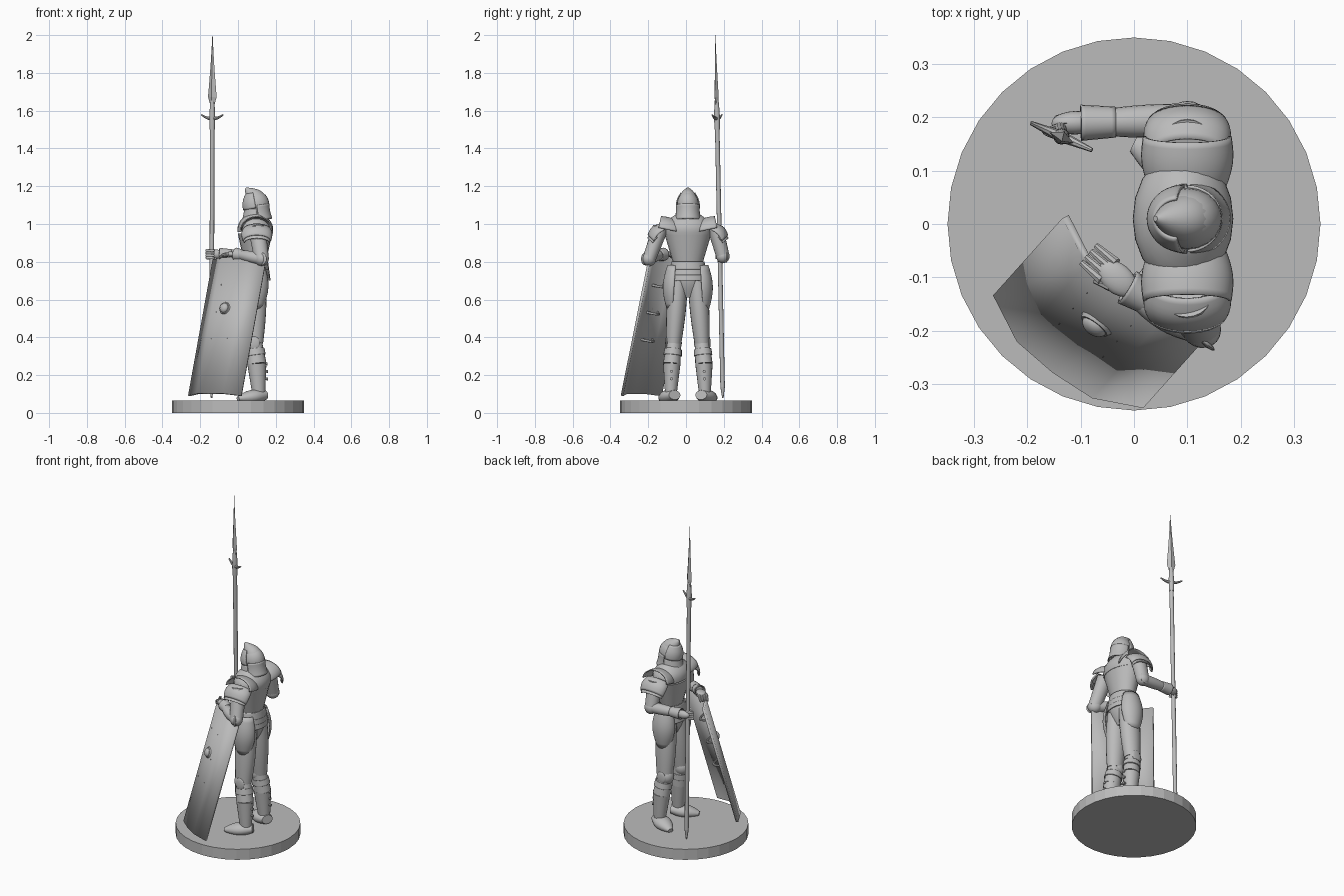
import bpy, bmesh
from math import sin, cos, pi, radians
from mathutils import Vector, Matrix

cube = bpy.data.objects.get("Cube")
if cube:
    bpy.data.objects.remove(cube, do_unlink=True)

colour = (0.5, 0.5, 0.5, 1)
grey = bpy.data.materials.new("plain_grey")
grey.use_nodes = True
grey.diffuse_color = colour
grey.node_tree.nodes["Principled BSDF"].inputs["Base Color"].default_value = colour

X, Y, Z = Vector((1, 0, 0)), Vector((0, 1, 0)), Vector((0, 0, 1))
BODY_CENTRE = 0.01
ALL_ROUND, FRONT_HALF, TOP_HALF, OUTER_HALF = (0, 360), (0, 180), (180, 360), (-90, 90)
smooth_parts = []


def at(x, y, z):
    return Vector((x, y, z))


def middle(x, z):
    return Vector((x, BODY_CENTRE, z))


def sided(point, side):
    """Move a body point to the right (+1) or left (-1) of the body centre."""
    return Vector((point.x, BODY_CENTRE + side * point.y, point.z)) if side else point


def finish(bm, name, smooth=True):
    bmesh.ops.recalc_face_normals(bm, faces=bm.faces[:])
    mesh = bpy.data.meshes.new(name)
    bm.to_mesh(mesh)
    bm.free()
    mesh.materials.append(grey)
    part = bpy.data.objects.new(name, mesh)
    bpy.context.collection.objects.link(part)
    if smooth:
        smooth_parts.append(part)
    return part


def thicken(part, thickness):
    modifier = part.modifiers.new("thickness", "SOLIDIFY")
    modifier.thickness = thickness
    modifier.offset = 0


def limb(name, start, end, r_start, r_end, swell=0, flat=1, hint=Y, bend=Vector(),
         arc=None, side=0, sides=20, steps=8, smooth=True):
    """Tapered, swelling, bending tube with its radius along hint; flat scales
    the other radius, and arc makes an open plate instead of a solid."""
    bm = bmesh.new()
    tangent = (end - start).normalized()
    u = (hint - tangent * hint.dot(tangent)).normalized()
    v = tangent.cross(u) * flat
    first, last = arc or ALL_ROUND
    is_open = last - first < 360
    rings = []
    for i in range(steps + 1):
        t = i / steps
        bulge = sin(pi * t)
        centre = start.lerp(end, t) + bend * bulge
        radius = r_start + (r_end - r_start) * t + swell * bulge
        ring = []
        for k in range(sides + is_open):
            angle = radians(first + (last - first) * k / sides)
            point = centre + (u * cos(angle) + v * sin(angle)) * radius
            ring.append(bm.verts.new(sided(point, side)))
        rings.append(ring)
    for low, high in zip(rings, rings[1:]):
        for k in range(sides):
            j = (k + 1) % len(low)
            bm.faces.new((low[k], low[j], high[j], high[k]))
    if not arc:
        bm.faces.new(rings[0])
        bm.faces.new(rings[-1])
    part = finish(bm, name, smooth)
    if arc:
        thicken(part, 0.006)


def ball(name, centre, size, axis=X, side=0):
    """Ellipsoid whose first radius points along axis."""
    bm = bmesh.new()
    turn = axis.to_track_quat('X', 'Z').to_matrix().to_4x4()
    place = Matrix.Translation(sided(centre, side)) @ turn @ Matrix.Diagonal((*size, 1))
    bmesh.ops.create_uvsphere(bm, u_segments=20, v_segments=12, radius=1, matrix=place)
    finish(bm, name)


# Round base
bm = bmesh.new()
bmesh.ops.create_cone(bm, cap_ends=True, segments=32, radius1=0.35, radius2=0.35, depth=0.065,
                      matrix=Matrix.Translation(Z * 0.065 / 2))
finish(bm, "base", smooth=False)

# Torso, hips and skirt plates
waist, chest = middle(0.09, 0.8), middle(0.09, 0.95)
limb("hips", middle(0.09, 0.61), waist, 0.04, 0.08, swell=0.03, flat=0.75)
limb("belly_plate", waist, chest, 0.08, 0.125, flat=0.73)
limb("chest_plate", chest, middle(0.1, 1.06), 0.125, 0.05, swell=0.03, flat=0.74)
for i in range(3):
    top = waist - Z * i * 0.03
    limb(f"skirt_plate_{i + 1}", top, top - Z * 0.04, 0.085 + i * 0.005, 0.092 + i * 0.005,
         flat=0.78, arc=ALL_ROUND)

# Helmet with pointed crown, visor, chin guard and flared neck guard
brow = middle(0.1, 1.1)
limb("neck", middle(0.1, 1), brow, 0.05, 0.045)
limb("helmet", middle(0.1, 1.04), brow, 0.052, 0.057, flat=1.1)
ball("helmet_dome", brow, (0.066, 0.058, 0.075))
limb("helmet_crest", middle(0.1, 1.12), middle(0.04, 1.19), 0.05, 0.005, swell=0.01, flat=1.1, bend=X * 0.006)
limb("visor", middle(0.095, 1.085), middle(0.08, 1.165), 0.061, 0.036, swell=0.008, flat=1.08, arc=FRONT_HALF)
limb("chin_guard", middle(0.1, 1.02), middle(0.1, 1.08), 0.068, 0.057, flat=1.1, arc=FRONT_HALF)
limb("neck_guard", brow, middle(0.11, 1.02), 0.06, 0.066, swell=-0.003, flat=1.05, arc=FRONT_HALF)

# Paired armour and legs
hip, knee = at(0.09, 0.05, 0.7), at(0.085, 0.075, 0.37)
calf, ankle = at(0.1, 0.085, 0.26), at(0.11, 0.09, 0.1)
for side, tag in ((1, "right"), (-1, "left")):
    limb(f"{tag}_shoulder_plate", at(0.1, 0.06, 0.96), at(0.1, 0.155, 0.98), 0.07, 0.08, swell=0.008,
         flat=0.75, hint=X, arc=TOP_HALF, side=side)
    limb(f"{tag}_shoulder_cap", at(0.1, 0.12, 0.97), at(0.1, 0.18, 0.91), 0.07, 0.072, swell=0.008,
         flat=0.6, hint=X, bend=(Y + Z) * 0.006, arc=TOP_HALF, side=side)
    limb(f"{tag}_shoulder_rim", at(0.1, 0.16, 0.93), at(0.1, 0.185, 0.9), 0.072, 0.066,
         flat=0.56, hint=X, arc=TOP_HALF, side=side)
    limb(f"{tag}_thigh", hip, knee, 0.05, 0.04, swell=0.006, flat=1.2, side=side)
    limb(f"{tag}_upper_shin", knee, calf, 0.039, 0.046, flat=1.1, side=side)
    limb(f"{tag}_lower_shin", calf, ankle, 0.046, 0.031, flat=1.1, side=side)
    limb(f"{tag}_greave_rim", knee.lerp(calf, 0.3), knee.lerp(calf, 0.6), 0.043, 0.046, flat=1.1,
         arc=ALL_ROUND, side=side)
    limb(f"{tag}_tasset", at(0.09, 0.065, 0.78), at(0.09, 0.08, 0.55), 0.04, 0.03, swell=0.022, flat=1.2,
         arc=OUTER_HALF, side=side)
    ball(f"{tag}_knee_guard", knee - X * 0.01, (0.045, 0.043, 0.05), side=side)
    ball(f"{tag}_knee_wing", knee + Y * 0.038, (0.03, 0.007, 0.035), side=side)
    for t in (0, 0.25, 0.5):
        strap = calf.lerp(ankle, t) + X * 0.03
        limb(f"{tag}_buckle", strap, strap + X * 0.025, 0.006, 0.008, side=side, sides=8)
    limb(f"{tag}_foot", at(0.145, 0.07, 0.095), at(0, 0.14, 0.075), 0.025, 0.012, swell=0.018,
         flat=1.35, hint=Z, side=side)

# Right arm, reaching forward to the spear
elbow, wrist = at(0.1, 0.195, 0.83), at(-0.08, 0.19, 0.84)
reach = (wrist - elbow).normalized()
limb("right_upper_arm", at(0.1, 0.155, 0.98), elbow, 0.042, 0.035, flat=1.1)
ball("right_elbow_guard", elbow, (0.04, 0.036, 0.038), reach)
ball("right_elbow_wing", elbow + Y * 0.02, (0.034, 0.007, 0.034), reach)
limb("right_forearm", elbow, wrist, 0.031, 0.022, swell=0.004, hint=Z)
limb("right_cuff", elbow.lerp(wrist, 0.75), wrist - X * 0.02, 0.026, 0.031, hint=Z, arc=ALL_ROUND)
ball("right_palm", wrist - X * 0.03, (0.045, 0.022, 0.024), reach)
for i in range(4):
    knuckle = wrist - X * 0.05 + Z * (i - 1.5) * 0.013
    limb("right_finger", knuckle, knuckle - Y * 0.035, 0.009, 0.006, hint=Z, bend=-X * 0.035, sides=8)

# Left arm, resting its hand on the shield
elbow, wrist = at(0.125, -0.195, 0.815), at(-0.005, -0.125, 0.84)
reach = (at(-0.04, -0.095, 0.84) - wrist).normalized()
across = reach.cross(Z).normalized()
limb("left_upper_arm", at(0.1, -0.135, 0.98), elbow, 0.042, 0.035, flat=1.1)
ball("left_elbow_guard", elbow, (0.04, 0.036, 0.038), reach)
ball("left_elbow_wing", elbow - Y * 0.02, (0.034, 0.007, 0.034), reach)
limb("left_forearm", elbow, wrist, 0.031, 0.022, swell=0.004, hint=Z, bend=-Y * 0.01)
limb("left_cuff", elbow.lerp(wrist, 0.75), wrist + reach * 0.01, 0.026, 0.032, hint=Z, arc=ALL_ROUND)
palm = wrist + reach * 0.035
ball("left_palm", palm, (0.042, 0.028, 0.015), reach)
for i in range(4):
    knuckle = palm + reach * 0.02 + across * (i - 1.5) * 0.014
    limb("left_finger", knuckle, knuckle + reach * 0.05 - Z * 0.02, 0.01, 0.006, bend=Z * 0.006, sides=8)
limb("left_thumb", palm - across * 0.02, palm + reach * 0.03 - across * 0.03 - Z * 0.01, 0.009, 0.006, sides=8)

# Spear, leaning slightly
butt, tip = at(-0.14, 0.195, 0.08), at(-0.135, 0.155, 2)
blade = at(0.9, -0.4, 0).normalized()


def on_spear(t):
    return butt.lerp(tip, t)


limb("spear_butt", butt, on_spear(0.03), 0.004, 0.012, sides=12)
limb("spear_shaft", on_spear(0.03), on_spear(0.78), 0.012, 0.012, sides=12)
limb("spear_socket", on_spear(0.74), on_spear(0.82), 0.014, 0.01, swell=0.003, sides=12)
limb("spear_head_base", on_spear(0.8), on_spear(0.83), 0.008, 0.025, flat=0.5, hint=blade, sides=4, smooth=False)
limb("spear_head", on_spear(0.83), tip, 0.025, 0.001, swell=-0.002, flat=0.5, hint=blade, sides=4, smooth=False)
for side in (1, -1):
    hub = on_spear(0.77)
    limb("spear_lug", hub, hub + blade * side * 0.063 + Z * 0.02, 0.011, 0.004,
         hint=Z, bend=-Z * 0.006, sides=8)

# Leaning tower shield, in its own frame: across, up the lean, outward
foot = at(-0.12, -0.235, 0.09)
lean = at(0.13, 0.145, 0.72)
wide = at(0.8, -0.6, 0)
out = wide.cross(lean).normalized()
half_width, depth = 0.173, 0.05


def on_shield(w, v):
    """Point at w (-1 to 1) across and v (0 to 1) up the bulging shield."""
    return foot + wide * w * half_width + lean * v + out * depth * (1 - abs(w) ** 3)


bm = bmesh.new()
low, high = [[bm.verts.new(on_shield(k / 2, v)) for k in range(-2, 3)] for v in (0, 1)]
for k in range(4):
    bm.faces.new((low[k], low[k + 1], high[k + 1], high[k]))
thicken(finish(bm, "shield"), 0.014)

# Shield boss and the hand grips behind it
hub = on_shield(0, 0.625)
limb("boss_rim", hub, hub + out * 0.012, 0.036, 0.03, hint=lean)
ball("boss", hub + out * 0.01, (0.018, 0.026, 0.026), out)
for v in (0.4, 0.6, 0.8):
    limb("shield_grip", on_shield(-0.3, v), on_shield(0.3, v), 0.007, 0.007, hint=lean,
         bend=-out * depth, sides=8)

# Smooth shading that keeps plate edges sharp
bpy.ops.object.select_all(action='DESELECT')
for part in smooth_parts:
    part.select_set(True)
bpy.context.view_layer.objects.active = smooth_parts[0]
bpy.ops.object.shade_smooth_by_angle(angle=radians(35))
